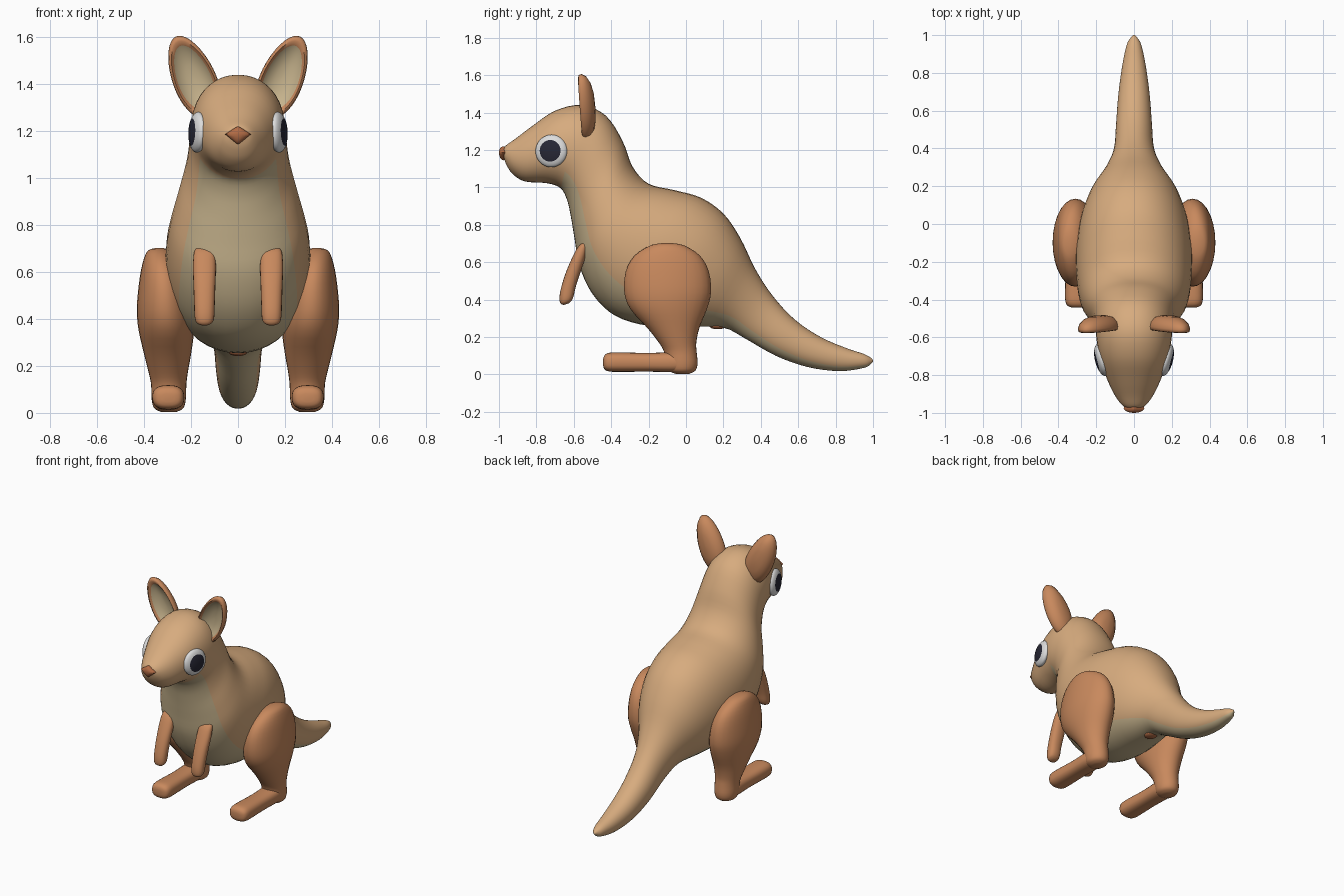
import bpy, bmesh, math
from mathutils import Vector, Matrix

if "Cube" in bpy.data.objects:
    bpy.data.objects.remove(bpy.data.objects["Cube"])


def material(name, rgb):
    m = bpy.data.materials.new(name)
    m.diffuse_color = (*rgb, 1)
    m.use_nodes = True
    m.node_tree.nodes["Principled BSDF"].inputs["Base Color"].default_value = m.diffuse_color
    return m


TAN = material("tan fur", (0.68, 0.41, 0.21))
CREAM = material("cream fur", (0.58, 0.46, 0.27))
RUST = material("rust fur", (0.58, 0.25, 0.11))
NOSE = material("dark rust", (0.45, 0.15, 0.06))
WHITE = material("eye white", (0.72, 0.72, 0.72))
BLACK = material("eye dark", (0.02, 0.02, 0.035))


def finish(name, bm, mats, angle=60):
    bmesh.ops.recalc_face_normals(bm, faces=bm.faces[:])
    me = bpy.data.meshes.new(name)
    bm.to_mesh(me)
    bm.free()
    ob = bpy.data.objects.new(name, me)
    bpy.context.collection.objects.link(ob)
    for m in mats:
        me.materials.append(m)
    bpy.ops.object.select_all(action='DESELECT')
    ob.select_set(True)
    bpy.context.view_layer.objects.active = ob
    bpy.ops.object.shade_smooth_by_angle(angle=math.radians(angle))
    return ob


def smooth_rows(rows, sub):
    """Catmull-Rom interpolation of rows of numbers."""
    out = []
    for i in range(len(rows) - 1):
        a, b, c, d = (rows[max(0, min(len(rows) - 1, i + k))] for k in (-1, 0, 1, 2))
        for s in range(sub):
            t = s / sub
            out.append([0.5 * (2 * q + (r - p) * t + (2 * p - 5 * q + 4 * r - w) * t * t
                               + (3 * q - p - 3 * r + w) * t ** 3)
                        for p, q, r, w in zip(a, b, c, d)])
    return out + [list(rows[-1])]


def loft(rings, n, power=2.0, pick=None):
    """Skin rings given as (centre, side vector, up vector); pick sets face colours."""
    bm = bmesh.new()
    e = 2 / power
    loops = []
    for c, u, v in rings:
        loop = []
        for k in range(n):
            a = 2 * math.pi * k / n - math.pi / 2
            x, y = math.cos(a), math.sin(a)
            x, y = math.copysign(abs(x) ** e, x), math.copysign(abs(y) ** e, y)
            loop.append(bm.verts.new(c + u * x + v * y))
        loops.append(loop)
    for i in range(len(loops) - 1):
        for k in range(n):
            j = (k + 1) % n
            f = bm.faces.new((loops[i][k], loops[i][j], loops[i + 1][j], loops[i + 1][k]))
            if pick:
                f.material_index = pick(i, min(k, n - 1 - k))
    bm.faces.new(loops[0])
    bm.faces.new(loops[-1])
    return bm


# Head, torso and tail in one skin: top y, top z, bottom y, bottom z, half width
BODY = [
    (-0.978, 1.20, -0.974, 1.16, 0.03), (-0.962, 1.225, -0.96, 1.12, 0.06),
    (-0.91, 1.262, -0.925, 1.07, 0.095), (-0.82, 1.33, -0.86, 1.032, 0.135),
    (-0.70, 1.41, -0.74, 1.022, 0.178), (-0.56, 1.44, -0.67, 0.995, 0.198),
    (-0.43, 1.385, -0.635, 0.93, 0.205), (-0.34, 1.25, -0.615, 0.84, 0.22),
    (-0.285, 1.11, -0.595, 0.72, 0.255), (-0.20, 1.02, -0.57, 0.58, 0.287),
    (-0.06, 0.985, -0.50, 0.43, 0.305), (0.08, 0.945, -0.38, 0.315, 0.307),
    (0.20, 0.86, -0.20, 0.26, 0.285), (0.29, 0.73, 0.02, 0.255, 0.23),
    (0.37, 0.565, 0.20, 0.25, 0.15), (0.46, 0.425, 0.32, 0.19, 0.107),
    (0.58, 0.295, 0.48, 0.10, 0.095), (0.72, 0.20, 0.65, 0.04, 0.083),
    (0.86, 0.14, 0.82, 0.018, 0.062), (0.95, 0.11, 0.95, 0.035, 0.038),
    (0.99, 0.088, 0.988, 0.056, 0.015), (1.0, 0.075, 1.0, 0.07, 0.003)]
SUB = 4
body_rings = []
for ty, tz, by, bz, w in smooth_rows(BODY, SUB):
    top, bot = Vector((0, ty, tz)), Vector((0, by, bz))
    body_rings.append(((top + bot) / 2, Vector((w, 0, 0)), (top - bot) / 2))
finish("body", loft(body_rings, 40, 2.1,
                    lambda i, k: 1 if i >= 5 * SUB and k < 6 else 0), (TAN, CREAM))

# Nose: rounded ball pinched to a point below
bm = bmesh.new()
bmesh.ops.create_uvsphere(bm, u_segments=20, v_segments=12, radius=1)
for v in bm.verts:
    x, y, z = v.co
    pinch = 1 - 0.35 * abs(z)
    v.co = (x * 0.055 * pinch * (1 - 0.5 * abs(z)), -0.975 + y * 0.025, 1.187 + z * (0.033 if z > 0 else 0.042))
finish("nose", bm, (NOSE,))

# Small bump under the tail root
bm = bmesh.new()
bmesh.ops.create_uvsphere(bm, u_segments=16, v_segments=8, radius=1)
bmesh.ops.transform(bm, verts=bm.verts[:], matrix=Matrix.Translation((0, 0.17, 0.258))
                    @ Matrix.Diagonal((0.04, 0.045, 0.016, 1)))
finish("under_tail_bump", bm, (NOSE,))

# Thigh to heel: z, centre x, centre y, half width, half depth
LEG = [(0.703, 0.335, -0.10, 0.01, 0.02), (0.69, 0.335, -0.10, 0.05, 0.09),
       (0.635, 0.325, -0.10, 0.082, 0.175), (0.55, 0.315, -0.10, 0.107, 0.222),
       (0.44, 0.31, -0.098, 0.121, 0.232), (0.35, 0.305, -0.093, 0.118, 0.205),
       (0.25, 0.30, -0.068, 0.10, 0.14), (0.17, 0.297, -0.045, 0.083, 0.10),
       (0.12, 0.295, -0.03, 0.075, 0.087), (0.06, 0.295, -0.022, 0.073, 0.084),
       (0.02, 0.295, -0.02, 0.062, 0.07), (0.003, 0.295, -0.02, 0.03, 0.035)]
# Foot: y, centre z, half width, half height
FOOT = [(0.03, 0.065, 0.05, 0.04), (-0.05, 0.066, 0.066, 0.053), (-0.20, 0.065, 0.064, 0.05),
        (-0.35, 0.066, 0.068, 0.052), (-0.41, 0.066, 0.066, 0.05),
        (-0.435, 0.065, 0.052, 0.038), (-0.443, 0.065, 0.025, 0.018)]
# Arm: y, z, half width, half depth
ARM = [(-0.535, 0.712, 0.02, 0.012), (-0.55, 0.69, 0.042, 0.03), (-0.572, 0.63, 0.049, 0.042),
       (-0.602, 0.55, 0.047, 0.046), (-0.63, 0.46, 0.044, 0.044),
       (-0.638, 0.41, 0.042, 0.04), (-0.64, 0.386, 0.034, 0.03), (-0.64, 0.376, 0.015, 0.014)]
# Ear rings from back to inside: outline scale, depth
EAR = [(0.05, 0.045), (0.4, 0.042), (0.7, 0.03), (0.92, 0.008), (1.0, -0.016), (0.97, -0.032),
       (0.88, -0.036), (0.77, -0.024), (0.6, -0.008), (0.3, 0.004), (0.03, 0.006)]


def ear(side):
    bm = bmesh.new()
    n, loops = 36, []
    place = (Matrix.Translation((side * 0.19, -0.53, 1.43))
             @ Matrix.Rotation(side * math.radians(23), 4, 'Y') @ Matrix.Rotation(math.radians(4), 4, 'X'))
    for s, d in EAR:
        loop = []
        for k in range(n):
            a = 2 * math.pi * k / n
            u = math.sin(a)
            width = 0.092 * math.cos(a) * (1 - 0.12 * u)
            loop.append(bm.verts.new(place @ Vector((width * s, d, 0.19 * u * s))))
        loops.append(loop)
    for i in range(len(loops) - 1):
        for k in range(n):
            j = (k + 1) % n
            f = bm.faces.new((loops[i][k], loops[i][j], loops[i + 1][j], loops[i + 1][k]))
            f.material_index = 1 if i >= 7 else 0
    bm.faces.new(loops[0])
    bm.faces.new(loops[-1]).material_index = 1
    return bm


def eye(side):
    """Flattened ball whose outward cap is the dark pupil."""
    bm = bmesh.new()
    bmesh.ops.create_uvsphere(bm, u_segments=32, v_segments=26, radius=1)
    for f in bm.faces:
        c = f.calc_center_median()
        if c.z > 0 and math.hypot(c.x, c.y) < 0.66:
            f.material_index = 1
    aim = Vector((side, -0.26, 0.04)).to_track_quat('Z', 'Y').to_matrix().to_4x4()
    bmesh.ops.transform(bm, verts=bm.verts[:], matrix=Matrix.Translation((side * 0.172, -0.72, 1.195))
                        @ aim @ Matrix.Diagonal((0.087, 0.087, 0.034, 1)))
    return bm


V = Vector
for side, label in ((1, "left"), (-1, "right")):
    leg = [(V((side * cx, cy, z)), V((rx, 0, 0)), V((0, ry, 0)))
           for z, cx, cy, rx, ry in smooth_rows(LEG, 3)]
    finish(label + "_hind_leg", loft(leg, 28), (RUST,))
    foot = [(V((side * 0.297, y, z)), V((rx, 0, 0)), V((0, 0, rz)))
            for y, z, rx, rz in smooth_rows(FOOT, 3)]
    finish(label + "_foot", loft(foot, 24, 2.6), (RUST,))
    arm = [(V((side * 0.143, y, z)), V((rx, 0, 0)), V((0, ry * 0.95, ry * 0.3)))
           for y, z, rx, ry in smooth_rows(ARM, 3)]
    finish(label + "_arm", loft(arm, 20, 2.3), (RUST,))
    finish(label + "_ear", ear(side), (RUST, CREAM))
    finish(label + "_eye", eye(side), (WHITE, BLACK))
